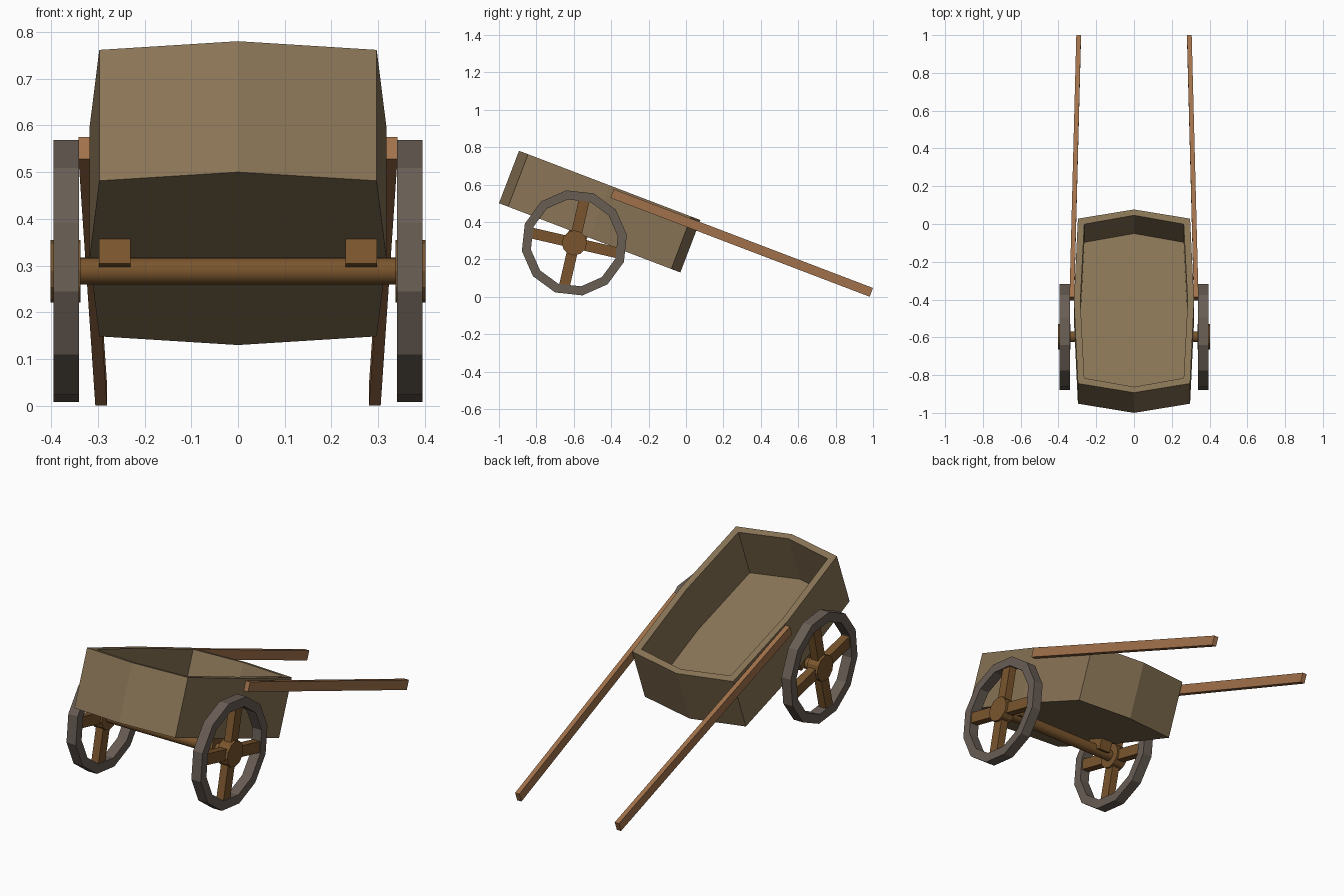
import bpy, bmesh, math
from mathutils import Matrix, Vector

if "Cube" in bpy.data.objects:
    bpy.data.objects.remove(bpy.data.objects["Cube"])


def material(name, rgb):
    m = bpy.data.materials.new(name)
    lin = [((c / 255 + 0.055) / 1.055) ** 2.4 for c in rgb]
    m.diffuse_color = (*lin, 1)
    m.use_nodes = True
    m.node_tree.nodes["Principled BSDF"].inputs["Base Color"].default_value = m.diffuse_color
    return m


BODY = material("weathered_wood", (137, 116, 86))
SHAFT = material("light_brown_wood", (162, 114, 75))
DARK = material("dark_brown_wood", (122, 85, 45))
RIM = material("grey_rim", (104, 93, 84))

TILT = math.radians(-20.9)
# local frame of the tilted tray: origin at the middle of its underside
TRAY = Matrix.Translation((0, -0.515, 0.315)) @ Matrix.Rotation(TILT, 4, 'X')
AXLE_Y, AXLE_Z = -0.597, 0.288


def loft(name, loops, mat, matrix=Matrix(), closed=False):
    """Skin a row of point loops; cap the ends, or join last to first."""
    bm = bmesh.new()
    rows = [[bm.verts.new(matrix @ Vector(p)) for p in loop] for loop in loops]
    pairs = list(zip(rows, rows[1:]))
    if closed:
        pairs.append((rows[-1], rows[0]))
    else:
        bm.faces.new(rows[0])
        bm.faces.new(rows[-1])
    n = len(rows[0])
    for a, b in pairs:
        for i in range(n):
            j = (i + 1) % n
            bm.faces.new((a[i], a[j], b[j], b[i]))
    bmesh.ops.recalc_face_normals(bm, faces=bm.faces)
    me = bpy.data.meshes.new(name)
    bm.to_mesh(me)
    bm.free()
    me.materials.append(mat)
    ob = bpy.data.objects.new(name, me)
    bpy.context.collection.objects.link(ob)
    return ob


def circle(x, r, n, phase=0.0):
    """Regular polygon around the axle line at a given x."""
    return [(x, AXLE_Y + r * math.cos(phase + math.tau * i / n),
             AXLE_Z + r * math.sin(phase + math.tau * i / n)) for i in range(n)]


def box(name, lo, hi, mat, matrix=Matrix()):
    loops = [[(x, lo[1], lo[2]), (x, hi[1], lo[2]), (x, hi[1], hi[2]), (x, lo[1], hi[2])]
             for x in (lo[0], hi[0])]
    return loft(name, loops, mat, matrix)


def outline(x_end, x_mid, y_corner, y_mid, z):
    """Eight-point bowed plan of the tray."""
    return [(x_end, -y_corner, z), (x_mid, 0, z), (x_end, y_corner, z), (0, y_mid, z),
            (-x_end, y_corner, z), (-x_mid, 0, z), (-x_end, -y_corner, z), (0, -y_mid, z)]


# open tray with bowed walls
outer, inner = (0.297, 0.318, 0.467, 0.519), (0.263, 0.284, 0.436, 0.486)
loft("tray", [outline(*outer, 0), outline(*outer, 0.3),
              outline(*inner, 0.3), outline(*inner, 0.03)], BODY, TRAY)

# axle
axle = loft("axle", [circle(-0.345, 0.029, 24), circle(0.345, 0.029, 24)], DARK)
for p in axle.data.polygons:
    p.use_smooth = len(p.vertices) == 4

for side, s in (("right", 1), ("left", -1)):
    # pull shaft, converging slightly toward the far end
    up = Vector((0, -math.sin(TILT), math.cos(TILT))) * 0.025
    ends = (Vector((s * 0.329, -0.395, 0.552)), Vector((s * 0.293, 0.991, 0.0235)))
    wide = Vector((0.0125, 0, 0))
    loft(side + "_shaft", [[c - wide - up, c + wide - up, c + wide + up, c - wide + up]
                           for c in ends], SHAFT)

    # block between tray and axle
    xs = sorted((s * 0.23, s * 0.298))
    box(side + "_axle_block", (xs[0], -0.118, -0.056), (xs[1], -0.012, 0.002), DARK, TRAY)

    # twelve-sided wheel rim
    ph = math.radians(8.8)
    a, b = s * 0.34, s * 0.395
    loft(side + "_wheel_rim", [circle(a, 0.284, 12, ph), circle(b, 0.284, 12, ph),
                               circle(b, 0.235, 12, ph), circle(a, 0.235, 12, ph)],
         RIM, closed=True)

    # hub and four spokes
    loft(side + "_hub", [circle(s * 0.337, 0.067, 12), circle(s * 0.402, 0.067, 12)], DARK)
    xs = sorted((s * 0.347, s * 0.389))
    for k in range(4):
        turn = (Matrix.Translation((0, AXLE_Y, AXLE_Z))
                @ Matrix.Rotation(math.radians(77 + 90 * k), 4, 'X'))
        box(f"{side}_spoke_{k + 1}", (xs[0], 0.03, -0.029), (xs[1], 0.24, 0.029), DARK, turn)
